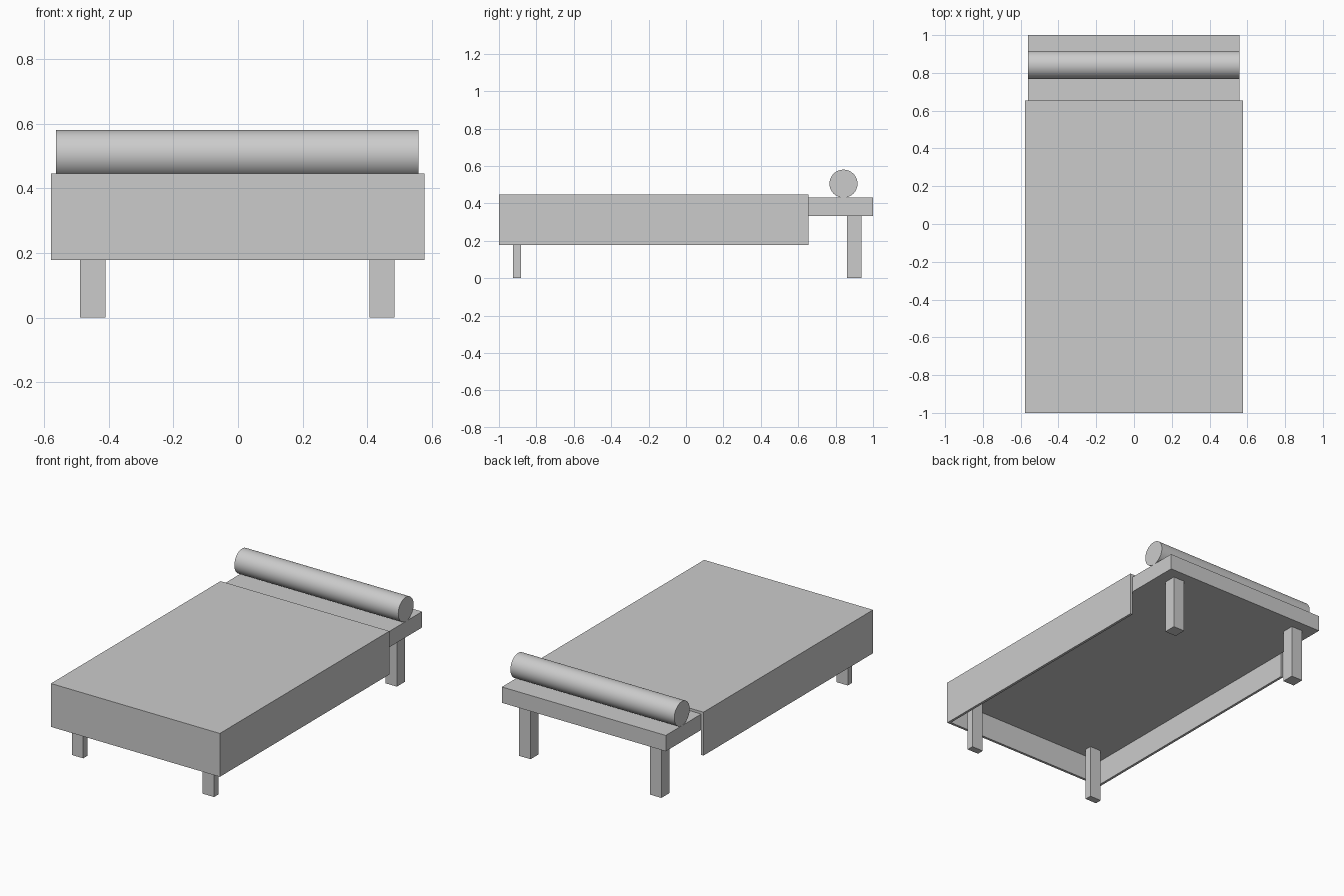
import bpy, bmesh, math

if "Cube" in bpy.data.objects:
    bpy.data.objects.remove(bpy.data.objects["Cube"])

grey = bpy.data.materials.new("light_grey")
grey.diffuse_color = (0.6, 0.6, 0.6, 1)
grey.use_nodes = True
grey.node_tree.nodes["Principled BSDF"].inputs["Base Color"].default_value = grey.diffuse_color


def box(name, lo, hi):
    """Axis-aligned box between two corners."""
    bm = bmesh.new()
    bmesh.ops.create_cube(bm, size=1)
    for v in bm.verts:
        v.co = [lo[i] + (v.co[i] + 0.5) * (hi[i] - lo[i]) for i in range(3)]
    mesh = bpy.data.meshes.new(name)
    bm.to_mesh(mesh)
    bm.free()
    obj = bpy.data.objects.new(name, mesh)
    bpy.context.collection.objects.link(obj)
    mesh.materials.append(grey)
    return obj


# Slab mattress base
box("bed_base", (-0.562, -0.985, 0.332), (0.558, 1.0, 0.43))

# Blanket: box open underneath and at the head, thickened inwards
blanket = box("blanket", (-0.578, -1.0, 0.178), (0.576, 0.655, 0.446))
bm = bmesh.new()
bm.from_mesh(blanket.data)
bm.normal_update()
open_sides = [f for f in bm.faces if f.normal.z < -0.5 or f.normal.y > 0.5]
bmesh.ops.delete(bm, geom=open_sides, context='FACES')
bm.to_mesh(blanket.data)
bm.free()
cloth = blanket.modifiers.new("cloth_thickness", 'SOLIDIFY')
cloth.thickness = 0.0155
cloth.offset = -1
cloth.use_even_offset = True

# Legs: slimmer at the foot, square at the head
for side, x in (("left", -0.449), ("right", 0.445)):
    for end, y0, y1 in (("foot", -0.925, -0.882), ("head", 0.86, 0.937)):
        box(f"{end}_leg_{side}", (x - 0.039, y0, 0), (x + 0.039, y1, 0.333))

# Round bolster pillow lying across the head
bpy.ops.mesh.primitive_cylinder_add(
    vertices=64, radius=0.075, depth=1.12,
    location=(-0.002, 0.842, 0.505), rotation=(0, math.pi / 2, 0))
bolster = bpy.context.object
bolster.name = "bolster_pillow"
bolster.data.materials.append(grey)
bpy.ops.object.shade_smooth_by_angle(angle=math.radians(30))
